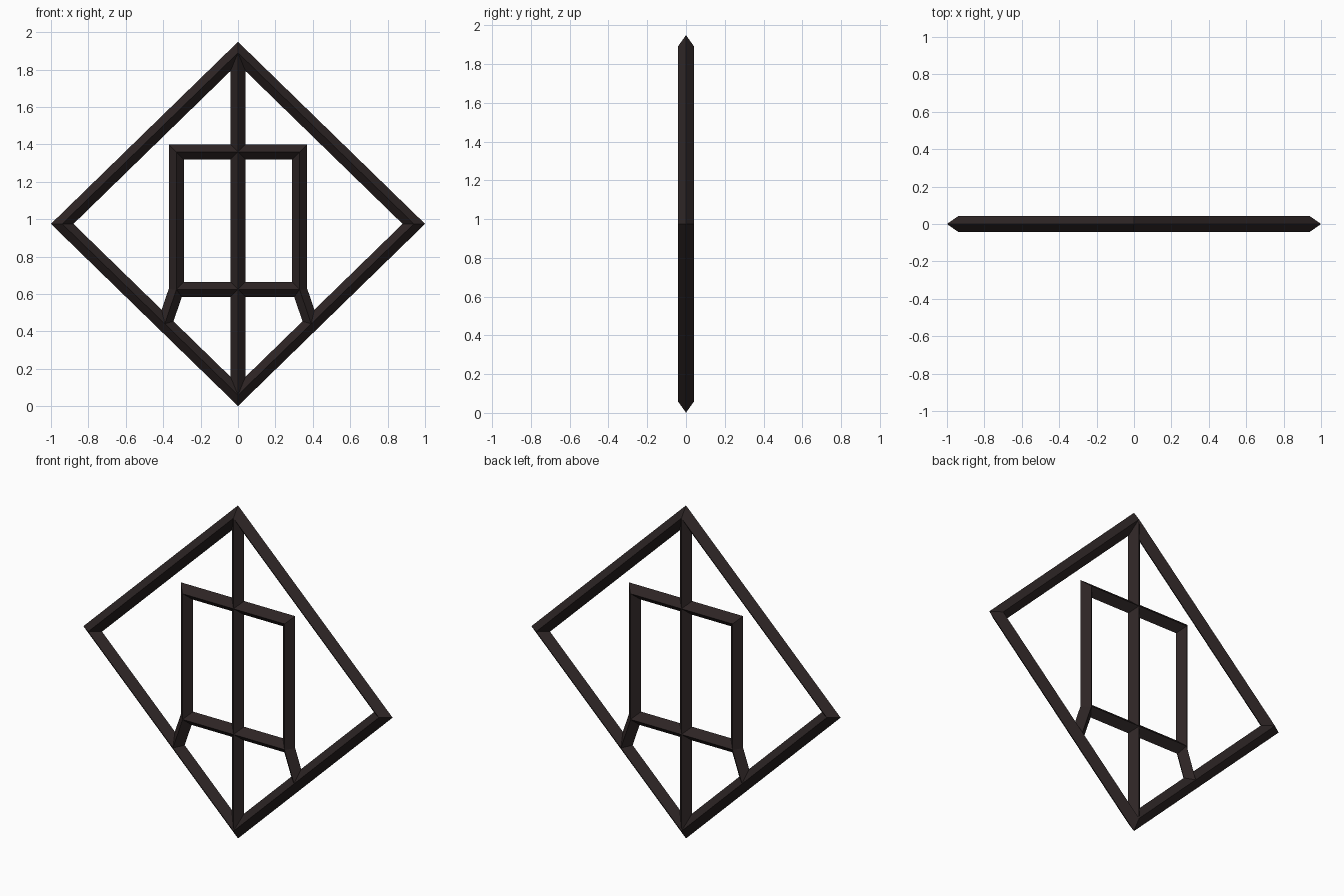
import bpy
import bmesh
from mathutils import Vector

cube = bpy.data.objects.get("Cube")
if cube:
    bpy.data.objects.remove(cube, do_unlink=True)

# Dark brown finish
brown = bpy.data.materials.new("dark_brown")
brown.use_nodes = True
color = (0.026, 0.018, 0.018, 1)
brown.diffuse_color = color
brown.node_tree.nodes["Principled BSDF"].inputs["Base Color"].default_value = color

MID = 0.975    # height of the side corners
DEPTH = 0.042  # half thickness front to back


def bar(name, path, half=0.04, closed=False):
    """Sweep a diamond section along a mitred path of (x, z) points."""
    pts = [Vector(p) for p in path]
    count = len(pts)
    bm = bmesh.new()
    rings = []
    for i, p in enumerate(pts):
        dirs = []
        if closed or i > 0:
            dirs.append((p - pts[i - 1]).normalized())
        if closed or i < count - 1:
            dirs.append((pts[(i + 1) % count] - p).normalized())
        a, b = [Vector((-d.y, d.x)) for d in (dirs[0], dirs[-1])]
        side = (a + b) / (1 + a.dot(b)) * half
        outer, inner = p + side, p - side
        rings.append([bm.verts.new(v) for v in (
            (outer.x, 0, outer.y), (p.x, -DEPTH, p.y),
            (inner.x, 0, inner.y), (p.x, DEPTH, p.y))])
    for i in range(count if closed else count - 1):
        r, s = rings[i], rings[(i + 1) % count]
        for k in range(4):
            j = (k + 1) % 4
            bm.faces.new((r[k], r[j], s[j], s[k]))
    if not closed:
        bm.faces.new(rings[0])
        bm.faces.new(rings[-1])
    bmesh.ops.recalc_face_normals(bm, faces=bm.faces)
    mesh = bpy.data.meshes.new(name)
    bm.to_mesh(mesh)
    bm.free()
    mesh.materials.append(brown)
    obj = bpy.data.objects.new(name, mesh)
    bpy.context.collection.objects.link(obj)
    return obj


# Outer diamond frame
bar("outer_frame", [(0, 0.06), (0.94, MID), (0, 1.89), (-0.94, MID)], 0.042, True)

# Central upright between the top and bottom corners
bar("center_post", [(0, 0.06), (0, 1.89)])

# Inner arch with splayed feet resting on the lower frame
half_arch = [(0.392, 0.44), (0.33, 0.622), (0.33, 1.36)]
bar("inner_arch", half_arch + [(-x, z) for x, z in reversed(half_arch)])

# Lower crossbar of the inner frame
bar("lower_rail", [(-0.33, 0.625), (0.33, 0.625)])
